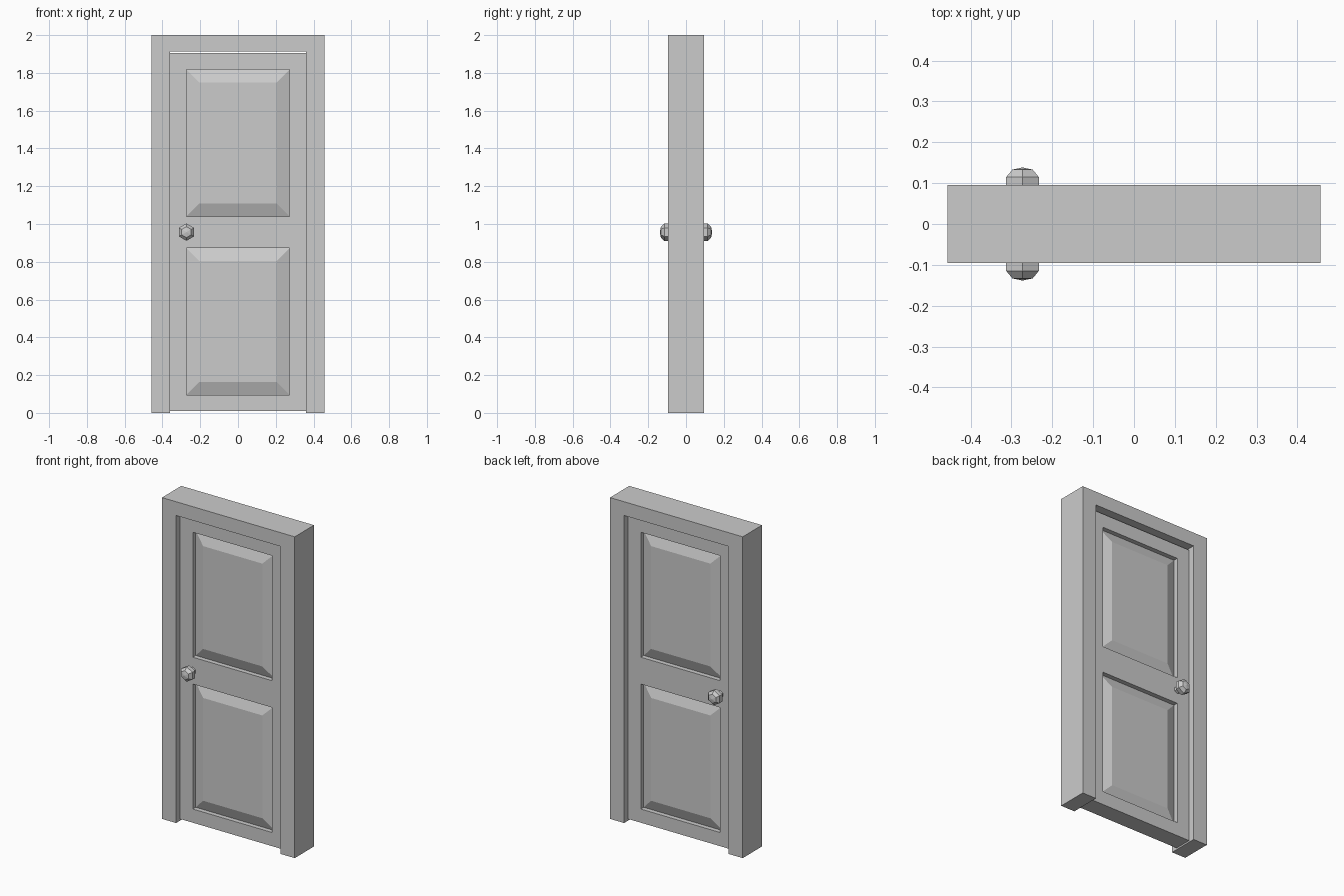
import bpy, bmesh, math

if "Cube" in bpy.data.objects:
    bpy.data.objects.remove(bpy.data.objects["Cube"])


def finish(bm, name, mirror=False):
    bmesh.ops.remove_doubles(bm, verts=bm.verts, dist=1e-5)
    bmesh.ops.recalc_face_normals(bm, faces=bm.faces)
    mesh = bpy.data.meshes.new(name)
    bm.to_mesh(mesh)
    bm.free()
    ob = bpy.data.objects.new(name, mesh)
    bpy.context.collection.objects.link(ob)
    if mirror:  # copy the front half to the back
        mod = ob.modifiers.new("mirror_back", 'MIRROR')
        mod.use_axis = (False, True, False)
    return ob


def quad(bm, pts):
    bm.faces.new([bm.verts.new(p) for p in pts])


def rect(x0, x1, z0, z1, y, inset=0.0):
    i = inset
    return [(x0 + i, y, z0 + i), (x1 - i, y, z0 + i),
            (x1 - i, y, z1 - i), (x0 + i, y, z1 - i)]


def bridge(bm, a, b):
    n = len(a)
    for k in range(n):
        quad(bm, [a[k], a[(k + 1) % n], b[(k + 1) % n], b[k]])


# Door frame: U-shaped profile pushed through the wall thickness
W, H, D = 0.457, 2.0, 0.095
IW, IH = 0.36, 1.914
profile = [(-W, 0), (-W, H), (W, H), (W, 0), (IW, 0), (IW, IH), (-IW, IH), (-IW, 0)]
bm = bmesh.new()
front = [bm.verts.new((x, -D, z)) for x, z in profile]
face = bm.faces.new(front)
ext = bmesh.ops.extrude_face_region(bm, geom=[face])
bmesh.ops.translate(bm, vec=(0, 2 * D, 0),
                    verts=[g for g in ext["geom"] if isinstance(g, bmesh.types.BMVert)])
finish(bm, "door_frame")

# Door leaf: front half with two raised-and-fielded panels, mirrored to the back
Y_FACE, Y_DEEP, Y_FIELD = -0.055, -0.026, -0.052
PX = 0.273
xs = [-IW, -PX, PX, IW]
zs = [0.01, 0.095, 0.873, 1.04, 1.818, 1.904]
bm = bmesh.new()
for i in range(3):
    for j in range(5):
        cell = (xs[i], xs[i + 1], zs[j], zs[j + 1])
        edge = rect(*cell, Y_FACE)
        if i == 1 and j in (1, 3):
            deep = rect(*cell, Y_DEEP)
            field = rect(*cell, Y_FIELD, 0.069)
            bridge(bm, edge, deep)
            bridge(bm, deep, field)
            quad(bm, field)
        else:
            quad(bm, edge)
bmesh.ops.remove_doubles(bm, verts=bm.verts, dist=1e-5)
rim = [e for e in bm.edges if e.is_boundary]
ext = bmesh.ops.extrude_edge_only(bm, edges=rim)
for g in ext["geom"]:
    if isinstance(g, bmesh.types.BMVert):
        g.co.y = 0
finish(bm, "door_leaf", mirror=True)

# Door knobs: six-sided turned profile (radius, y)
KX, KZ = -0.273, 0.957
turned = [(0.022, -0.050), (0.022, -0.078), (0.046, -0.090),
          (0.046, -0.115), (0.029, -0.133)]
bm = bmesh.new()
rings = [[(KX + r * math.sin(a * math.pi / 3), y, KZ + r * math.cos(a * math.pi / 3))
          for a in range(6)] for r, y in turned]
for a, b in zip(rings, rings[1:]):
    bridge(bm, a, b)
for k in range(6):
    quad(bm, [rings[-1][k], rings[-1][(k + 1) % 6], (KX, -0.1385, KZ)])
quad(bm, rings[0])
finish(bm, "door_knobs", mirror=True)
